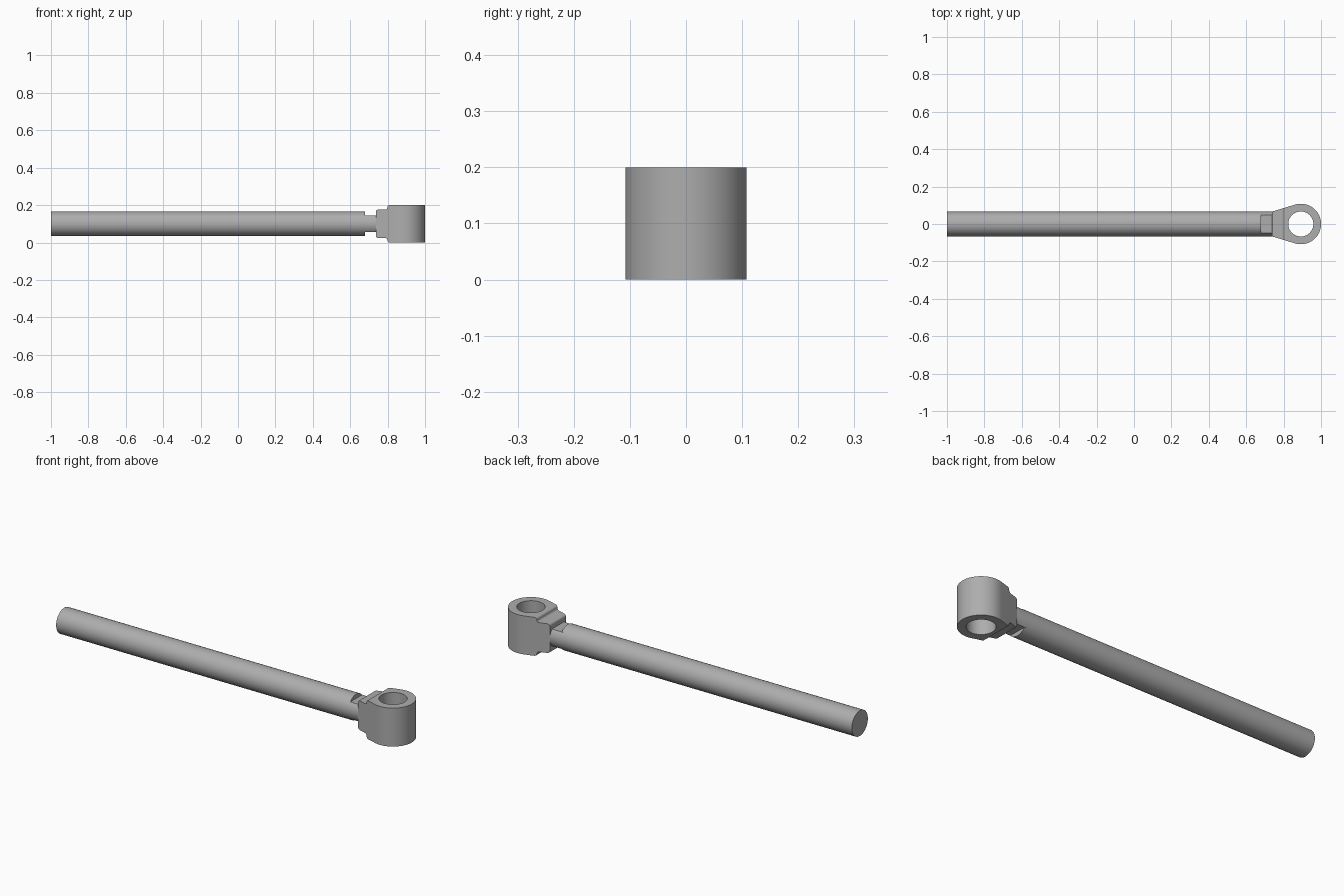
import bpy, bmesh, math
from mathutils import Vector

cube = bpy.data.objects.get("Cube")
if cube:
    bpy.data.objects.remove(cube, do_unlink=True)

steel = bpy.data.materials.new("grey steel")
steel.use_nodes = True
colour = (0.42, 0.42, 0.42, 1)
steel.diffuse_color = colour
steel.node_tree.nodes["Principled BSDF"].inputs["Base Color"].default_value = colour

MID = 0.1        # height of the rod axis
ROD_R = 0.066
EYE_X, EYE_R, HOLE_R = 0.892, 0.108, 0.067


def arc(cx, cy, r, start, end, steps):
    """Points on an arc, angles in degrees."""
    angles = [math.radians(start + (end - start) * i / steps) for i in range(steps + 1)]
    return [(cx + r * math.cos(a), cy + r * math.sin(a)) for a in angles]


def prism(name, points, offset):
    """Extrude a closed outline of 3D points along an offset."""
    bm = bmesh.new()
    face = bm.faces.new([bm.verts.new(p) for p in points])
    new = bmesh.ops.extrude_face_region(bm, geom=[face])["geom"]
    verts = [v for v in new if isinstance(v, bmesh.types.BMVert)]
    bmesh.ops.translate(bm, vec=Vector(offset), verts=verts)
    bmesh.ops.recalc_face_normals(bm, faces=bm.faces)
    mesh = bpy.data.meshes.new(name)
    bm.to_mesh(mesh)
    bm.free()
    mesh.materials.append(steel)
    obj = bpy.data.objects.new(name, mesh)
    bpy.context.collection.objects.link(obj)
    return obj


def cut(obj, cutter, operation):
    mod = obj.modifiers.new(operation.lower(), 'BOOLEAN')
    mod.operation, mod.solver, mod.object = operation, 'EXACT', cutter
    bpy.context.view_layer.objects.active = obj
    bpy.ops.object.modifier_apply(modifier=mod.name)
    bpy.data.objects.remove(cutter, do_unlink=True)


# Round rod, and a neck of the same radius with flats above and below
circle = arc(0, 0, ROD_R, 0, 360, 48)[:-1]
rod = prism("rod", [(-1, y, MID + z) for y, z in circle], (1.68, 0, 0))
flat = 0.044
chord = math.degrees(math.asin(flat / ROD_R))
sides = arc(0, 0, ROD_R, -chord, chord, 12) + arc(0, 0, ROD_R, 180 - chord, 180 + chord, 12)
neck = prism("flattened_neck", [(0.67, y, MID + z) for y, z in sides], (0.08, 0, 0))

# Eye end: teardrop plan with tangent sides
plan = [(0.737, ROD_R), (0.737, -ROD_R)] + arc(EYE_X, 0, EYE_R, -107, 107, 48)
eye = prism("eye_end", [(x, y, 0) for x, y in plan], (0, 0, 2 * MID))

# Stepped side profile with rounded shoulders, mirrored about the axis
upper = (arc(0.749, 0.064, 0.012, 180, 90, 6)
         + arc(0.787, 0.088, 0.012, -90, 0, 6)
         + arc(0.811, 0.088, 0.012, 180, 90, 6) + [(1.1, 0.1)])
# Slight overshoot beyond the eye faces keeps the top and bottom clean
upper[-1] = (1.1, 0.1005)
upper[-2] = (upper[-2][0], 0.1005)
outline = upper + [(x, -z) for x, z in reversed(upper)]
cut(eye, prism("profile_cutter", [(x, -0.2, MID + z) for x, z in outline], (0, 0.4, 0)), 'INTERSECT')

# Pin hole through the eye
hole = arc(EYE_X, 0, HOLE_R, 0, 360, 48)[:-1]
cut(eye, prism("hole_cutter", [(x, y, -0.1) for x, y in hole], (0, 0, 0.4)), 'DIFFERENCE')

for obj in (rod, neck, eye):
    bpy.ops.object.select_all(action='DESELECT')
    obj.select_set(True)
    bpy.context.view_layer.objects.active = obj
    bpy.ops.object.shade_smooth_by_angle(angle=math.radians(30))
